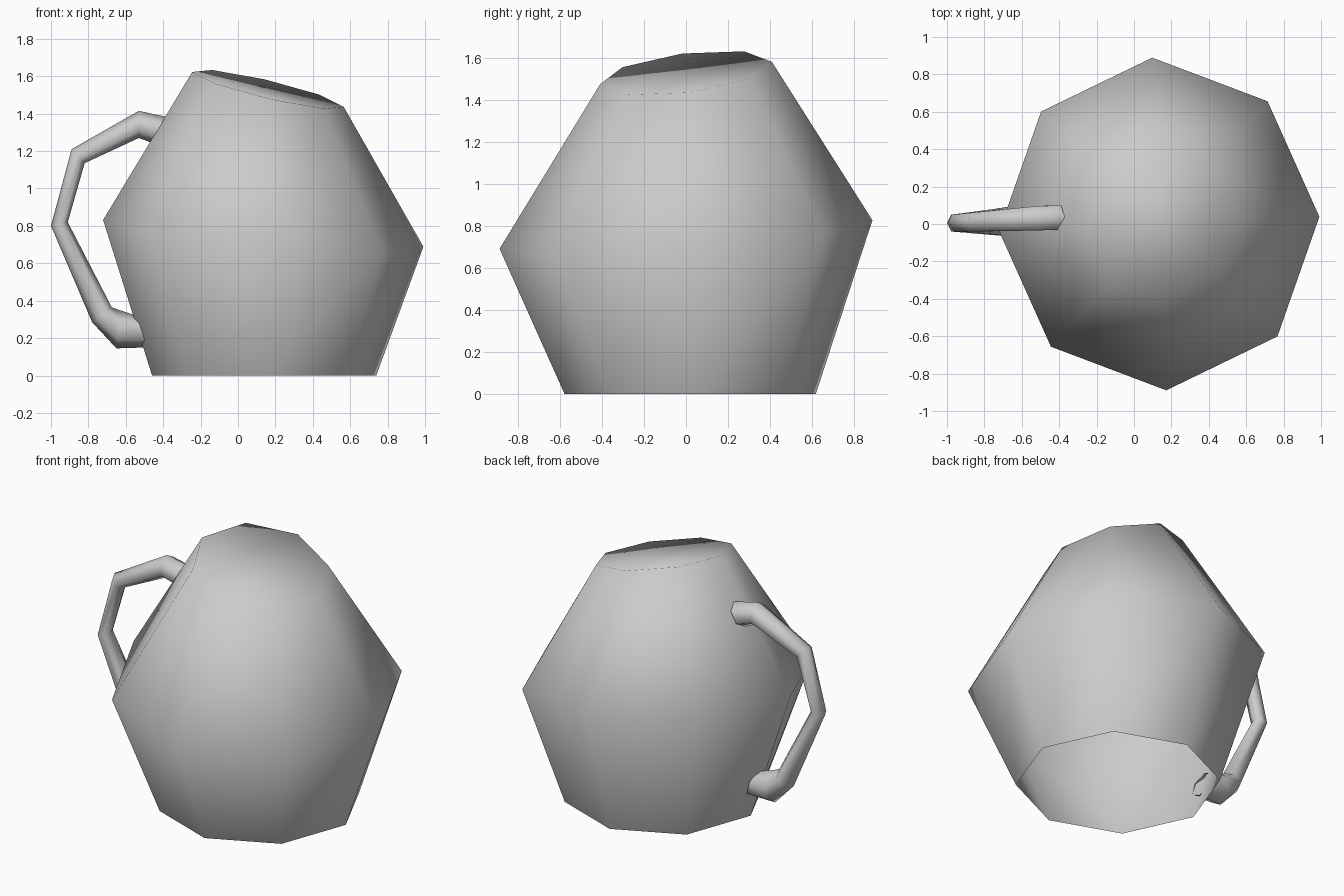
import bpy, bmesh, math
from mathutils import Vector

cube = bpy.data.objects.get("Cube")
if cube:
    bpy.data.objects.remove(cube, do_unlink=True)

clay = bpy.data.materials.new("plain grey")
clay.use_nodes = True
grey = (0.6, 0.6, 0.6, 1)
clay.diffuse_color = grey
clay.node_tree.nodes["Principled BSDF"].inputs["Base Color"].default_value = grey


def loft(name, rings, cap_last=False):
    """Join equal-length rings of points with quads and shade smooth."""
    bm = bmesh.new()
    loops = [[bm.verts.new(p) for p in ring] for ring in rings]
    for low, high in zip(loops, loops[1:]):
        n = len(low)
        for i in range(n):
            j = (i + 1) % n
            bm.faces.new((low[i], low[j], high[j], high[i]))
    if cap_last:
        bm.faces.new(loops[-1])
    bmesh.ops.recalc_face_normals(bm, faces=bm.faces)
    for f in bm.faces:
        f.smooth = True
    mesh = bpy.data.meshes.new(name)
    bm.to_mesh(mesh)
    bm.free()
    mesh.materials.append(clay)
    obj = bpy.data.objects.new(name, mesh)
    bpy.context.collection.objects.link(obj)
    return obj


def tilted_ring(cx, cy, rx, ry, z, slope_x, slope_y, sides=8):
    """Eight-sided ring lying in a sloping plane."""
    pts = []
    for i in range(sides):
        a = 2 * math.pi * i / sides + math.radians(2.5)
        dx, dy = rx * math.cos(a), ry * math.sin(a)
        pts.append((cx + dx, cy + dy, z + slope_x * dx + slope_y * dy))
    return pts


def handle_ring(outer, inner, y, half, sides=6):
    """Ring across the handle between its outer and inner edge."""
    o = Vector((outer[0], y, outer[1]))
    i = Vector((inner[0], y, inner[1]))
    mid, arm = (o + i) / 2, (o - i) / 2
    return [mid + arm * math.cos(a) + Vector((0, half * math.sin(a), 0))
            for a in (2 * math.pi * k / sides for k in range(sides))]


# Jug body: open foot, wide belly, sloping closed top
loft("jug_body", [
    tilted_ring(0.14, 0.02, 0.6, 0.6, 0, 0, 0),
    tilted_ring(0.135, 0, 0.857, 0.89, 0.76, -0.087, 0.073),
    tilted_ring(0.16, 0, 0.405, 0.41, 1.53, -0.235, 0.12),
], cap_last=True)

# Handle: open tube, outer and inner edge, y centre, half width
loft("handle", [handle_ring(*r) for r in (
    ((-0.37, 1.38), (-0.45, 1.24), 0.035, 0.075),
    ((-0.53, 1.415), (-0.53, 1.27), 0.03, 0.075),
    ((-0.89, 1.21), (-0.82, 1.135), 0.01, 0.058),
    ((-1.0, 0.80), (-0.91, 0.82), 0.005, 0.052),
    ((-0.78, 0.285), (-0.675, 0.365), 0.01, 0.08),
    ((-0.65, 0.145), (-0.62, 0.345), 0.015, 0.095),
    ((-0.49, 0.15), (-0.53, 0.315), 0.015, 0.09),
)])
